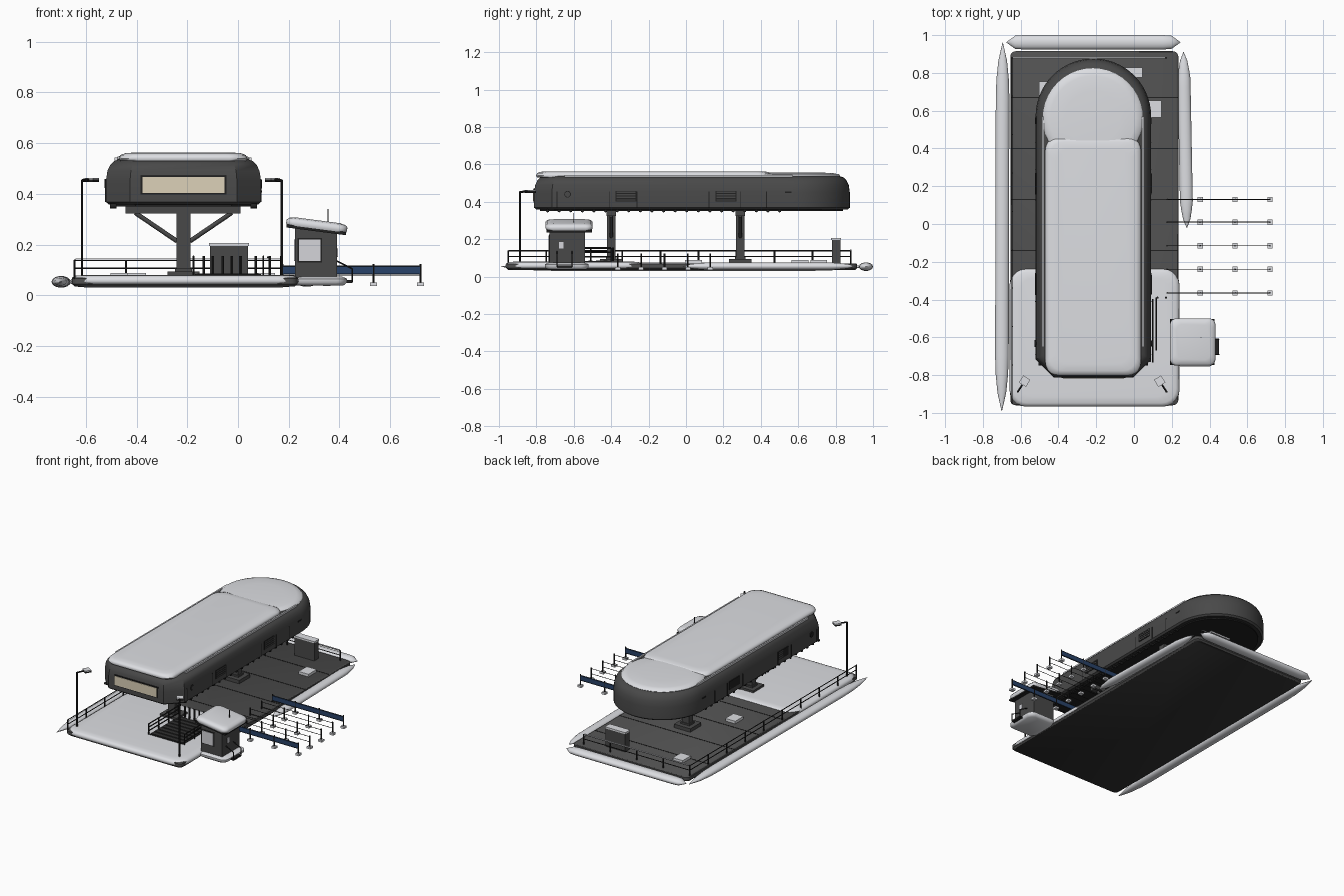
import bpy, bmesh, math
from mathutils import Vector, Matrix

if "Cube" in bpy.data.objects:
    bpy.data.objects.remove(bpy.data.objects["Cube"])


def material(name, rgb):
    m = bpy.data.materials.new(name)
    m.diffuse_color = (*rgb, 1)
    m.use_nodes = True
    m.node_tree.nodes["Principled BSDF"].inputs["Base Color"].default_value = m.diffuse_color
    return m


SNOW = material("snow", (0.72, 0.73, 0.76))
BODY = material("dark grey panel", (0.066, 0.066, 0.066))
DECK = material("deck grey", (0.08, 0.08, 0.08))
BLACK = material("black metal", (0.015, 0.015, 0.015))
UNDER = material("underside", (0.03, 0.03, 0.03))
GLOW = material("warm window", (0.72, 0.64, 0.48))
GLASS = material("pale glass", (0.66, 0.66, 0.70))
BLUE = material("blue banner", (0.022, 0.055, 0.14))


def finish(name, bm, mat, smooth=None):
    bmesh.ops.recalc_face_normals(bm, faces=bm.faces)
    me = bpy.data.meshes.new(name)
    bm.to_mesh(me)
    bm.free()
    me.materials.append(mat)
    ob = bpy.data.objects.new(name, me)
    bpy.context.collection.objects.link(ob)
    if smooth:
        bpy.context.view_layer.objects.active = ob
        ob.select_set(True)
        bpy.ops.object.shade_smooth_by_angle(angle=math.radians(smooth))
        ob.select_set(False)
    return ob


def boxes(name, mat, *spans):
    """Each span is x0, x1, y0, y1, z0, z1."""
    bm = bmesh.new()
    for x0, x1, y0, y1, z0, z1 in spans:
        m = Matrix.Translation(((x0 + x1) / 2, (y0 + y1) / 2, (z0 + z1) / 2))
        bmesh.ops.create_cube(bm, size=1, matrix=m @ Matrix.Diagonal((x1 - x0, y1 - y0, z1 - z0, 1)))
    return finish(name, bm, mat)


def rods(name, mat, r, segments, sides=6):
    bm = bmesh.new()
    for a, b in segments:
        a, b = Vector(a), Vector(b)
        m = Matrix.Translation((a + b) / 2) @ (b - a).to_track_quat('Z', 'Y').to_matrix().to_4x4()
        bmesh.ops.create_cone(bm, cap_ends=True, segments=sides, radius1=r, radius2=r,
                              depth=(b - a).length, matrix=m)
    return finish(name, bm, mat, 50)


def loft(name, mat, rings, smooth=40):
    bm = bmesh.new()
    loops = [[bm.verts.new(p) for p in ring] for ring in rings]
    for a, b in zip(loops, loops[1:]):
        for i in range(len(a)):
            j = (i + 1) % len(a)
            bm.faces.new((a[i], a[j], b[j], b[i]))
    bm.faces.new(loops[0])
    bm.faces.new(loops[-1])
    return finish(name, bm, mat, smooth)


def bullet(cx, w, yf, yc, chamfer, z, d):
    """Rounded back, chamfered front, inset by d."""
    r = w - d
    pts = [(cx + r * math.cos(math.pi * i / 28), yc + r * math.sin(math.pi * i / 28), z) for i in range(29)]
    c = max(chamfer - d * 0.4, 0.01)
    return pts + [(cx - r, yf + d + c, z), (cx - r + c, yf + d, z), (cx + r - c, yf + d, z), (cx + r, yf + d + c, z)]


def rounded(x0, x1, y0, y1, r, z, d=0):
    x0, x1, y0, y1 = x0 + d, x1 - d, y0 + d, y1 - d
    out = []
    for k, (cx, cy) in enumerate(((x1 - r, y1 - r), (x0 + r, y1 - r), (x0 + r, y0 + r), (x1 - r, y0 + r))):
        for i in range(6):
            a = math.pi / 2 * (k + i / 5)
            out.append((cx + r * math.cos(a), cy + r * math.sin(a), z))
    return out


# Platform deck, with a darker underside, and seams
deck = loft("deck", DECK, [rounded(-0.655, 0.235, -0.96, 0.915, 0.03, z, d)
                           for z, d in ((0.035, 0.01), (0.045, 0), (0.066, 0), (0.07, 0.004))])
deck.data.materials.append(UNDER)
for f in deck.data.polygons:
    f.material_index = int(f.normal.z < -0.9)
boxes("deck_seams", BLACK, *[(-0.65, 0.23, y - 0.003, y + 0.003, 0.069, 0.0715) for y in (0.67, 0.4, 0.13, -0.14)])

# Snow lying on the front of the deck
loft("front_snow", SNOW, [rounded(-0.658, 0.24, -0.966, -0.235, 0.08, z, d)
                          for z, d in ((0.045, 0.006), (0.055, 0), (0.07, 0.004), (0.077, 0.018), (0.08, 0.05))], 60)


# Snow banks along three edges, tapering to their ends
def bank(name, a, b, width, height, tip):
    a, b = Vector(a), Vector(b)
    side = (b - a).normalized().cross(Vector((0, 0, 1)))
    rings = []
    for i in range(21):
        t = i / 20
        k = max(0.04, min(1, (min(t, 1 - t) / tip)) ** 0.5)
        c = a.lerp(b, t)
        rings.append([c + side * width * k * math.cos(u) + Vector((0, 0, height * k * math.sin(u)))
                      for u in [math.tau * j / 14 for j in range(14)]])
    loft(name, SNOW, rings, 70)


bank("left_snow_bank", (-0.70, -0.99, 0.053), (-0.695, 0.96, 0.053), 0.036, 0.023, 0.12)
bank("back_snow_bank", (-0.675, 0.962, 0.053), (0.245, 0.962, 0.053), 0.038, 0.023, 0.06)
bank("right_snow_bank", (0.28, -0.02, 0.055), (0.262, 0.91, 0.055), 0.034, 0.021, 0.15)

# Upper station hall
CX = -0.215
hall = loft("hall", BODY, [bullet(CX, 0.306, -0.812, 0.57, 0.095, z, d) for z, d in
            ((0.358, 0.012), (0.368, 0), (0.45, 0), (0.49, 0.006), (0.515, 0.018), (0.53, 0.034), (0.538, 0.06))], 35)
hall.data.materials.append(UNDER)
for f in hall.data.polygons:
    f.material_index = int(f.normal.z < -0.9)
loft("floor_ring", BLACK, [bullet(CX, 0.27, -0.78, 0.57, 0.08, z, 0) for z in (0.35, 0.36)])

# Roof snow: long slab and rounded rear cap
loft("roof_snow", SNOW, [rounded(CX - 0.255, CX + 0.252, -0.802, 0.46, 0.07, z, d) for z, d in
     ((0.53, 0.005), (0.54, 0), (0.553, 0.006), (0.56, 0.025), (0.563, 0.06))], 60)
loft("roof_snow_rear", SNOW, [[(CX - 0.003 + (0.265 - d) * math.cos(a), 0.56 + (0.265 - d) * math.sin(a), z)
     for a in [math.tau * i / 40 for i in range(40)]] for z, d in
     ((0.53, 0.005), (0.538, 0), (0.547, 0.008), (0.553, 0.04), (0.557, 0.12))], 60)
boxes("roof_ledges", SNOW, *[(x - 0.005, x + 0.005, -0.65, 0.57, 0.53, 0.543) for x in (CX - 0.266, CX + 0.263)])

# Front window, side vents, panel seams and portholes
boxes("front_window_frame", BLACK, (-0.384, -0.046, -0.815, -0.808, 0.397, 0.472))
boxes("front_window", GLOW, (-0.377, -0.053, -0.818, -0.81, 0.403, 0.466))
for s, side in ((-1, "left"), (1, "right")):
    def plate(y0, y1, z0, z1, t):
        x = CX + s * 0.306
        return (x - 0.004, x + t, y0, y1, z0, z1)
    boxes(side + "_vents", BLACK, *[plate(y, y + 0.113, 0.40, 0.457, 0.002) for y in (-0.377, 0.157)])
    boxes(side + "_vent_slats", BODY, *[plate(y + 0.006, y + 0.107, z, z + 0.007, 0.004)
          for y in (-0.377, 0.157) for z in (0.406, 0.42, 0.434, 0.447)])
    boxes(side + "_seams", BLACK, *[plate(y - 0.002, y + 0.002, 0.368, 0.455, 0.0015)
          for y in (-0.69, -0.41, -0.262, 0.123, 0.29, 0.43)])
    boxes(side + "_slot", BLACK, plate(0.53, 0.565, 0.448, 0.456, 0.002))
    x = CX + s * 0.306
    rods(side + "_porthole", BLACK, 0.018, [((x - 0.005, -0.633, 0.44), (x + 0.002, -0.633, 0.44))], 16)
    rods(side + "_porthole_cover", BODY, 0.014, [((x - 0.005, -0.633, 0.44), (x + 0.004, -0.633, 0.44))], 16)
    # Rollers below the hall edge
    rods(side + "_rollers", BLACK, 0.009, [((CX + s * 0.265, -0.74 + i * 0.062, 0.352),
         (CX + s * 0.29, -0.74 + i * 0.062, 0.352)) for i in range(21)], 8)

# Columns with feet, cross beams and braces
for n, y in (("front", -0.4), ("rear", 0.29)):
    boxes(n + "_column", BODY, (CX - 0.027, CX + 0.027, y - 0.022, y + 0.022, 0.07, 0.36),
          (CX - 0.063, CX + 0.063, y - 0.06, y + 0.06, 0.07, 0.094),
          (CX - 0.034, CX + 0.034, y - 0.028, y + 0.028, 0.09, 0.105))
    boxes(n + "_cross_beam", BODY, (-0.443, 0.01, y - 0.025, y + 0.025, 0.323, 0.352))
    rods(n + "_braces", BODY, 0.009, [((CX + s * 0.19, y, 0.325), (CX + s * 0.025, y, 0.213)) for s in (-1, 1)], 8)

# Perimeter railing along left and back
N = 9
yl = [-0.95 + 1.83 * i / N for i in range(N + 1)]
xb = [-0.645 + 0.815 * i / 4 for i in range(5)]
rods("railing_posts", BLACK, 0.0045, [((-0.645, y, 0.065), (-0.645, y, 0.14)) for y in yl]
     + [((x, 0.88, 0.065), (x, 0.88, 0.14)) for x in xb])
rods("railing_bars", BLACK, 0.003, [s for z in (0.107, 0.138) for s in
     (((-0.645, -0.95, z), (-0.645, 0.88, z)), ((-0.645, 0.88, z), (0.17, 0.88, z)))])
boxes("railing_snow", SNOW, (-0.64, 0.165, 0.876, 0.884, 0.139, 0.144))

# Stair opening, steps, guard rails and gate posts
boxes("stair_opening", BLACK, (-0.17, 0.09, -0.73, -0.4, 0.075, 0.083))
boxes("stair_treads", UNDER, *[(-0.16, 0.08, -0.72 + i * 0.04, -0.70 + i * 0.04, 0.08, 0.086) for i in range(8)])
rods("stair_railing", BLACK, 0.004, [((x, y0, z), (x, y1, z)) for z in (0.105, 0.13, 0.153)
     for x, y0, y1 in ((-0.175, -0.73, -0.4), (0.1, -0.73, -0.4))]
     + [((x, y, 0.075), (x, y, 0.153)) for x in (-0.175, 0.1) for y in (-0.73, -0.62, -0.51, -0.4)]
     + [((0.118, -0.67, 0.15), (0.118, -0.39, 0.15))])
rods("gate_posts", BLACK, 0.006, [((x, -0.39, 0.07), (x, -0.39, 0.155)) for x in
     (-0.135, -0.1, -0.06, -0.025, 0.01, 0.07, 0.125, 0.17)])

# Equipment cabinet and snowy deck hatches
boxes("cabinet", BODY, (-0.11, 0.04, 0.78, 0.825, 0.07, 0.195))
boxes("cabinet_snow", SNOW, (-0.114, 0.044, 0.776, 0.829, 0.195, 0.206))
boxes("deck_hatches", SNOW, *[(x - 0.038, x + 0.038, y - 0.045, y + 0.045, 0.07, 0.088)
      for x, y in ((0.108, 0.61), (-0.465, 0.71), (-0.40, 0.04))])

# Lamp posts leaning inward at the front corners
for n, x, s in (("left", -0.615, 1), ("right", 0.172, -1)):
    h = Vector((x + s * 0.036, -0.832, 0.457))
    rods(n + "_lamp_post", BLACK, 0.0055, [((x, -0.888, 0.07), (x, -0.888, 0.455)), ((x, -0.888, 0.452), h)])
    for part, mat, z, t in (("head", BLACK, 0.452, 0.01), ("snow", SNOW, 0.459, 0.008)):
        o = boxes(n + "_lamp_" + part, mat, (-0.022, 0.022, -0.022, 0.022, -t / 2, t / 2))
        o.location = (h.x, h.y, z)
        o.rotation_euler.z = -s * 0.57

# Ticket booth with snowy sloping roof
loft("booth_base", SNOW, [rounded(0.215, 0.43, -0.755, -0.52, 0.04, z, d)
     for z, d in ((0.038, 0.015), (0.05, 0), (0.065, 0), (0.074, 0.02))], 60)
boxes("booth", BODY, (0.225, 0.39, -0.73, -0.54, 0.06, 0.265))
boxes("booth_window_frame", BLACK, (0.234, 0.331, -0.733, -0.729, 0.129, 0.226))
boxes("booth_window", GLASS, (0.24, 0.325, -0.736, -0.73, 0.135, 0.22))
boxes("booth_side_window", GLASS, (0.388, 0.394, -0.68, -0.655, 0.15, 0.185))
boxes("booth_left_window", GLASS, (0.221, 0.227, -0.69, -0.58, 0.135, 0.22))
roof = boxes("booth_roof", BLACK, (-0.118, 0.118, -0.122, 0.122, -0.018, -0.006))
cap = loft("booth_roof_snow", SNOW, [rounded(-0.121, 0.121, -0.125, 0.125, 0.035, z, d)
           for z, d in ((-0.01, 0.004), (-0.002, 0), (0.012, 0), (0.021, 0.008), (0.026, 0.03))], 60)
for o in (roof, cap):
    o.location = (0.31, -0.625, 0.27)
    o.rotation_euler.y = 0.13
rods("booth_antenna", BLACK, 0.002, [((0.355, -0.6, 0.27), (0.355, -0.6, 0.34))])
boxes("booth_step", BLACK, (0.39, 0.45, -0.69, -0.61, 0.048, 0.06))
rods("booth_handrail", BLACK, 0.003, [p for y in (-0.69, -0.61) for p in
     (((0.39, y, 0.135), (0.45, y, 0.105)), ((0.45, y, 0.05), (0.45, y, 0.105)))])

# Queue lanes: posts with snowy feet, ropes and banners
XS, YS = (0.35, 0.535, 0.72), (0.13, 0.01, -0.115, -0.24, -0.365)
rods("queue_posts", BLACK, 0.0045, [((x, y, 0.04), (x, y, 0.123)) for x in XS for y in YS]
     + [((0.175, y, 0.06), (0.175, y, 0.123)) for y in YS])
boxes("queue_feet", SNOW, *[(x - 0.014, x + 0.014, y - 0.014, y + 0.014, 0.036, 0.05) for x in XS for y in YS])
rods("queue_ropes", BLACK, 0.002, [((0.175, y, z), (0.72, y, z)) for y in YS for z in (0.08, 0.116)], 4)
boxes("queue_banners", BLUE, *[(0.172, 0.72, y - 0.003, y + 0.003, 0.083, 0.113) for y in (0.13, -0.365)])
